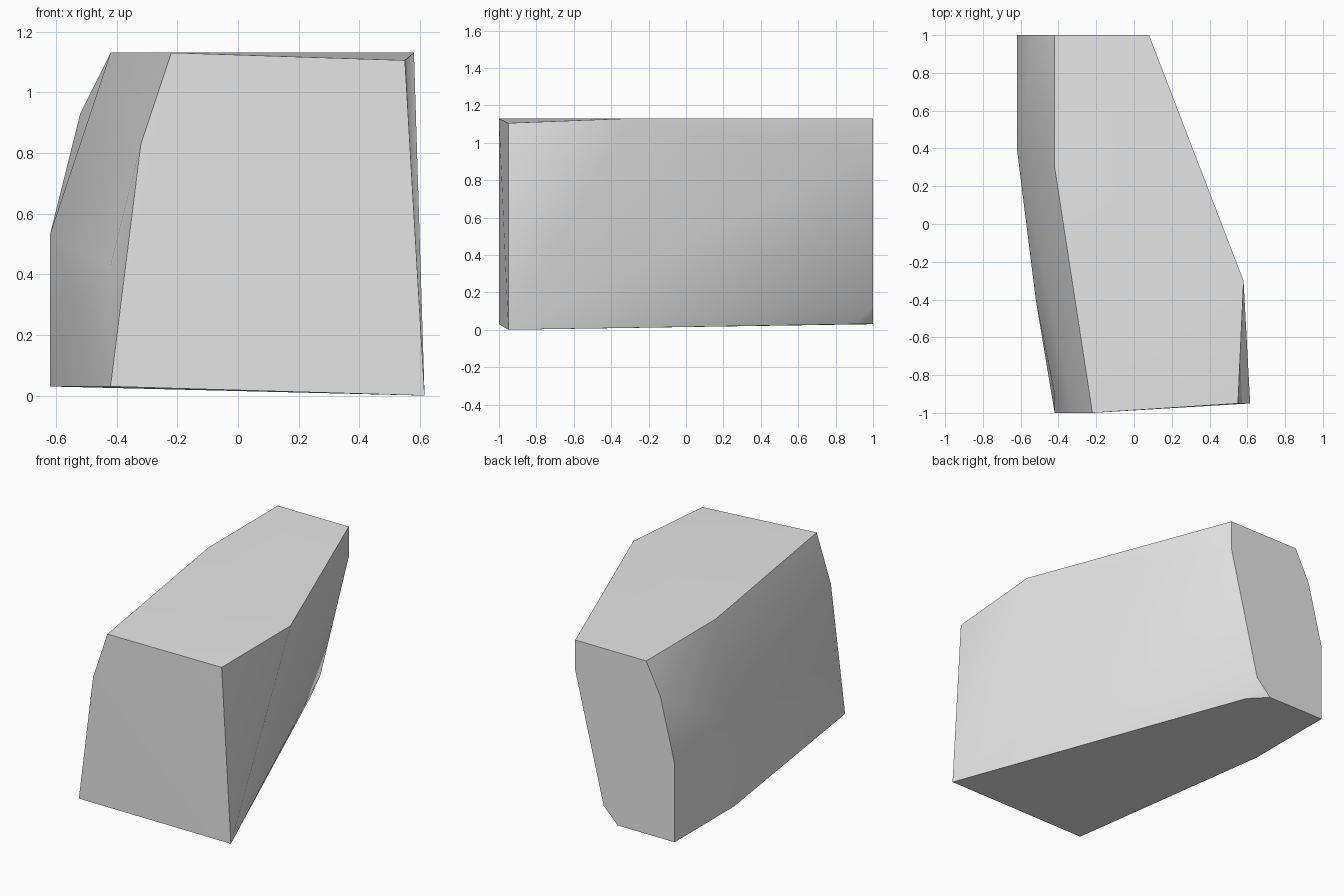
import bpy
import bmesh
import math

default_cube = bpy.data.objects.get("Cube")
if default_cube:
    bpy.data.objects.remove(default_cube, do_unlink=True)


def make_material(name, colour):
    material = bpy.data.materials.new(name)
    material.use_nodes = True
    material.diffuse_color = colour
    shader = material.node_tree.nodes["Principled BSDF"]
    shader.inputs["Base Color"].default_value = colour
    return material


def make_hull(name, corners, material):
    """Wrap a set of corner points in one convex solid."""
    mesh = bpy.data.meshes.new(name)
    bm = bmesh.new()
    for corner in corners:
        bm.verts.new(corner)
    result = bmesh.ops.convex_hull(bm, input=list(bm.verts))
    unused = [v for v in bm.verts if not v.link_faces]
    bmesh.ops.delete(bm, geom=unused, context="VERTS")
    bmesh.ops.recalc_face_normals(bm, faces=list(bm.faces))
    bm.to_mesh(mesh)
    bm.free()
    mesh.materials.append(material)
    hull = bpy.data.objects.new(name, mesh)
    bpy.context.collection.objects.link(hull)
    return hull


# Levels shared by most corners
top, base = 1.13, 0.03
back, front = 1.0, -1.0
right_side = -0.62

# Flat back end, as an x/z outline
back_outline = [(0.08, top), (0.08, 0.94), (-0.12, 0.13), (-0.22, base),
                (right_side, base), (right_side, 0.53), (-0.52, 0.93), (-0.42, top)]

# Front end, slightly skewed on its left edge
front_corners = [(-0.22, front, top), (-0.32, front, 0.83), (-0.42, front, base),
                 (0.55, -0.95, 1.105), (0.615, -0.95, 0)]

# Corners where the long sides bend
side_corners = [(0.58, -0.3, top), (-0.42, 0.3, top),
                (right_side, 0.4, base), (right_side, 0.4, 0.53),
                (-0.52, -0.4, 0.33), (-0.42, -0.9, 0.43), (-0.12, 0.9, base)]

back_corners = [(x, back, z) for x, z in back_outline]
stone_grey = make_material("stone grey", (0.8, 0.8, 0.8, 1))
rock = make_hull("rock_block", back_corners + front_corners + side_corners, stone_grey)

# Soft shading over shallow bends, crisp main edges
bpy.ops.object.select_all(action="DESELECT")
rock.select_set(True)
bpy.context.view_layer.objects.active = rock
bpy.ops.object.shade_smooth_by_angle(angle=math.radians(30))
